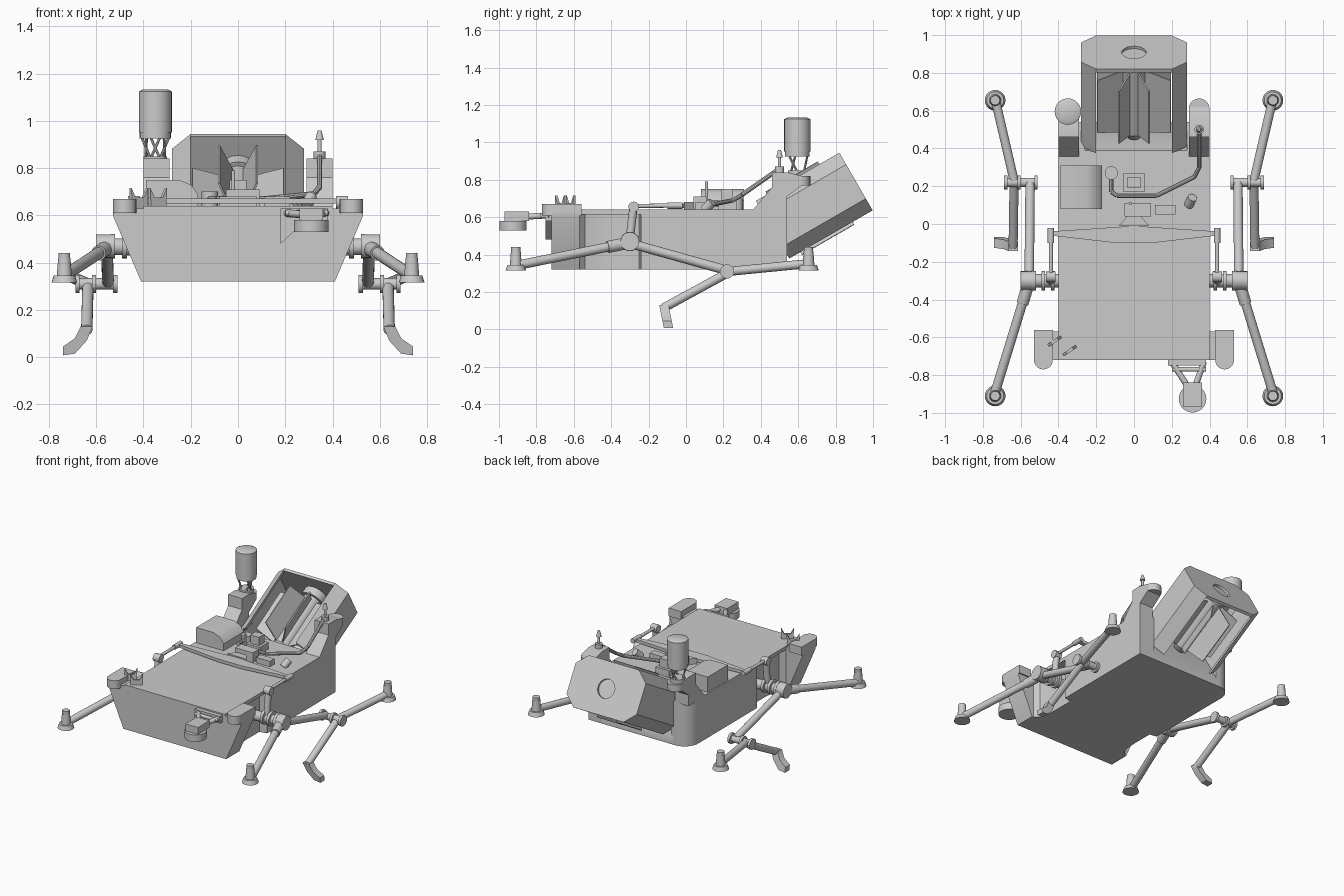
import bpy, bmesh, math
from mathutils import Vector, Matrix

if "Cube" in bpy.data.objects:
    bpy.data.objects.remove(bpy.data.objects["Cube"])

grey = bpy.data.materials.new("plain_grey")
grey.use_nodes = True
grey.diffuse_color = (0.6, 0.6, 0.6, 1)
grey.node_tree.nodes["Principled BSDF"].inputs["Base Color"].default_value = (0.6, 0.6, 0.6, 1)


def finish(name, bm, matrix=None):
    bmesh.ops.recalc_face_normals(bm, faces=bm.faces)
    if matrix:
        bm.transform(matrix)
    mesh = bpy.data.meshes.new(name)
    bm.to_mesh(mesh)
    bm.free()
    mesh.materials.append(grey)
    ob = bpy.data.objects.new(name, mesh)
    bpy.context.collection.objects.link(ob)
    bpy.ops.object.select_all(action="DESELECT")
    ob.select_set(True)
    bpy.context.view_layer.objects.active = ob
    bpy.ops.object.shade_smooth_by_angle(angle=math.radians(35))
    return ob


def prism(name, pts, axis, lo, hi, matrix=None):
    """Extrude a 2D profile along x, y or z."""
    bm = bmesh.new()
    place = {"x": lambda a, b: (lo, a, b), "y": lambda a, b: (a, lo, b), "z": lambda a, b: (a, b, lo)}[axis]
    face = bm.faces.new([bm.verts.new(place(a, b)) for a, b in pts])
    new = bmesh.ops.extrude_face_region(bm, geom=[face])["geom"]
    shift = Vector([hi - lo if c == axis else 0 for c in "xyz"])
    bmesh.ops.translate(bm, vec=shift, verts=[v for v in new if isinstance(v, bmesh.types.BMVert)])
    return finish(name, bm, matrix)


def box(name, x0, x1, y0, y1, z0, z1):
    return prism(name, [(x0, y0), (x1, y0), (x1, y1), (x0, y1)], "z", z0, z1)


def tube(name, p, q, r, r2=None, sides=20, matrix=None):
    p, q = Vector(p), Vector(q)
    bm = bmesh.new()
    bmesh.ops.create_cone(bm, cap_ends=True, segments=sides, radius1=r,
                          radius2=r if r2 is None else r2, depth=(q - p).length)
    bm.transform(Matrix.Translation((p + q) / 2) @ (q - p).to_track_quat("Z", "Y").to_matrix().to_4x4())
    return finish(name, bm, matrix)


def pipe(name, pts, r):
    for i, (p, q) in enumerate(zip(pts, pts[1:])):
        tube(f"{name}_{i}", p, q, r, sides=10)


def arc(cx, cy, r, a0, a1, n=10):
    return [(cx + r * math.cos(math.radians(a0 + (a1 - a0) * i / n)),
             cy + r * math.sin(math.radians(a0 + (a1 - a0) * i / n))) for i in range(n + 1)]


# Hull: scooped sides under a full-width deck, with a slanted rear bay
scoop = [(0.4, -0.57), (0.365, -0.54), (0.35, -0.48), (0.345, -0.4), (0.345, -0.25), (0.4, -0.24)]
right_side = [(0.4, -0.72)] + scoop + [(0.4, 0.35)]
prism("hull", right_side + [(-x, y) for x, y in reversed(right_side)], "z", 0.32, 0.62)
box("deck", -0.4, 0.4, -0.72, 0.35, 0.615, 0.64)
prism("rear_bay", [(0.3, 0.32), (0.54, 0.32), (0.54, 0.38), (0.39, 0.64), (0.3, 0.64)], "x", -0.28, 0.29)
box("rear_side_left", 0.28, 0.4, 0.34, 0.54, 0.32, 0.64)
prism("rear_side_right", [(-0.26, 0.34), (-0.26, 0.54)] + arc(-0.29, 0.43, 0.11, 90, 180) + [(-0.4, 0.34)],
      "z", 0.32, 0.64)

# Rear posts that lean backwards
for s, side in ((1, "left"), (-1, "right")):
    a, b = sorted((s * 0.29, s * 0.4))
    prism(f"{side}_post", [(0.35, 0.63), (0.54, 0.63), (0.54, 0.71), (0.62, 0.77), (0.62, 0.82), (0.54, 0.84),
                           (0.46, 0.84), (0.46, 0.76)], "x", a, b)
    tube(f"{side}_post_end", (s * 0.345, 0.61, 0.77), (s * 0.345, 0.61, 0.82), 0.055)

# Tilted power bay: chamfered side walls, end plate with a round hole
tilt = Matrix.Translation((0, 0.463, 0.533)) @ Matrix.Rotation(math.radians(30), 4, "X")
outer = [(0.2, 0.178), (0.28, 0.105), (0.28, -0.105), (0.2, -0.178)]
inner = [(0.2, -0.158), (0.262, -0.098), (0.262, 0.098), (0.2, 0.158)]
for s, side in ((1, "left"), (-1, "right")):
    prism(f"bay_wall_{side}", [(s * x, z) for x, z in outer + inner], "y", 0, 0.515, tilt)
bm = bmesh.new()
for loop in (outer + [(-x, z) for x, z in reversed(outer)], arc(0, 0, 0.065, 0, 345, 23)):
    vs = [bm.verts.new((x, 0.495, z)) for x, z in loop]
    for i, v in enumerate(vs):
        bm.edges.new((v, vs[i - 1]))
bmesh.ops.triangle_fill(bm, use_beauty=True, edges=bm.edges[:])
ext = bmesh.ops.extrude_face_region(bm, geom=bm.faces[:])["geom"]
bmesh.ops.translate(bm, vec=(0, 0.02, 0), verts=[v for v in ext if isinstance(v, bmesh.types.BMVert)])
finish("bay_end_plate", bm, tilt)

# Power unit with radial fins
tube("power_core", (0, 0.04, 0), (0, 0.44, 0), 0.065, matrix=tilt)
tube("power_core_tip", (0, 0, 0), (0, 0.04, 0), 0.035, 0.065, matrix=tilt)
tube("power_core_mount", (0, 0.44, 0), (0, 0.5, 0), 0.085, matrix=tilt)
for i in range(8):
    spin = tilt @ Matrix.Rotation(math.radians(22.5 + 45 * i), 4, "Y")
    prism(f"power_fin_{i}", [(0.05, 0.04), (0.21, 0.07), (0.21, 0.39), (0.05, 0.42)], "z", -0.004, 0.004, spin)

# Sensor drum on its truss
tube("drum", (-0.35, 0.595, 0.95), (-0.35, 0.595, 1.125), 0.07, sides=28)
tube("drum_cap", (-0.35, 0.595, 1.125), (-0.35, 0.595, 1.132), 0.068, 0.055, sides=28)
tube("drum_lower_ring", (-0.35, 0.595, 0.925), (-0.35, 0.595, 0.95), 0.066, sides=28)
tube("drum_base", (-0.35, 0.595, 0.82), (-0.35, 0.595, 0.85), 0.05)
for i in range(6):
    a, b = math.radians(60 * i), math.radians(60 * i + (50 if i % 2 else -50))
    tube(f"truss_{i}", (-0.35 + 0.04 * math.cos(a), 0.595 + 0.04 * math.sin(a), 0.84),
         (-0.35 + 0.058 * math.cos(b), 0.595 + 0.058 * math.sin(b), 0.93), 0.006, sides=8)

# Whip antenna on the other post
tube("antenna_foot", (0.345, 0.5, 0.83), (0.345, 0.5, 0.87), 0.025)
tube("antenna_rod", (0.345, 0.5, 0.84), (0.345, 0.5, 0.93), 0.009)
tube("antenna_tip", (0.345, 0.5, 0.92), (0.345, 0.5, 0.96), 0.018, 0.008)

# Equipment on the deck
prism("deck_chest", [(-0.39, 0.63), (-0.39, 0.75), (-0.25, 0.75), (-0.2, 0.73), (-0.17, 0.69), (-0.17, 0.63)],
      "y", 0.08, 0.31)
box("instrument_base", -0.055, 0.055, 0.17, 0.27, 0.64, 0.69)
box("instrument_top", -0.035, 0.035, 0.19, 0.25, 0.69, 0.75)
tube("instrument_stalk", (-0.02, 0.11, 0.69), (-0.02, 0.11, 0.79), 0.008)
box("pivot_block", -0.05, 0.09, 0.04, 0.11, 0.64, 0.71)
box("side_block", 0.11, 0.22, 0.05, 0.1, 0.64, 0.68)
tube("deck_can", (-0.12, 0.27, 0.64), (-0.12, 0.27, 0.7), 0.035)
tube("deck_knob", (0.29, 0.1, 0.64), (0.31, 0.14, 0.68), 0.025)
pipe("coolant_pipe", [(-0.12, 0.26, 0.67), (-0.12, 0.17, 0.67), (-0.09, 0.15, 0.67), (0.12, 0.15, 0.67),
                      (0.32, 0.25, 0.69), (0.345, 0.3, 0.72), (0.345, 0.5, 0.86)], 0.012)

# Balance bar across the deck
bar = [(0.45, -0.04), (0.45, -0.06), (0.1, -0.1), (-0.1, -0.1), (-0.45, -0.06), (-0.45, -0.04), (0, -0.01)]
prism("balance_bar", bar, "z", 0.65, 0.672)
prism("balance_pivot", [(-0.08, -0.01), (0.08, -0.01), (0.02, 0.06), (-0.02, 0.06)], "z", 0.64, 0.68)

# Fork-shaped guards by one front corner
for i, (x, y) in enumerate(((-0.42, -0.62), (-0.34, -0.67))):
    prism(f"front_guard_{i}", [(-0.04, 0.63), (0.04, 0.63), (0.042, 0.715), (0.02, 0.675), (-0.02, 0.675),
          (-0.042, 0.715)], "y", -0.008, 0.008, Matrix.Translation((x, y, 0)) @ Matrix.Rotation(0.6, 4, "Z"))

# Tool arm and turret at the front
prism("tool_bracket", [(0.18, 0.63), (0.38, 0.63), (0.38, 0.58), (0.29, 0.58), (0.18, 0.48)], "y", -0.75, -0.72)
for i, x in enumerate((0.2, 0.37)):
    tube(f"tool_strut_{i}", (x, -0.73, 0.61), (0.31, -0.9, 0.6), 0.016)
tube("tool_crossbar", (0.2, -0.77, 0.61), (0.38, -0.77, 0.61), 0.012)
tube("turret", (0.31, -0.925, 0.53), (0.31, -0.925, 0.58), 0.073, sides=28)
box("turret_head", 0.26, 0.36, -0.97, -0.84, 0.58, 0.63)

# Everything paired: front flares and the walking frame
for s, side in ((1, "left"), (-1, "right")):
    def m(x, y, z):
        return (s * x, y, z)

    def limb(part, p, q, r, r2=None):
        tube(f"{side}_{part}", m(*p), m(*q), r, r2)

    prism(f"{side}_flare", [(s * 0.39, 0.32), (s * 0.41, 0.32), (s * 0.53, 0.6), (s * 0.53, 0.63), (s * 0.39, 0.63)],
          "y", -0.72, -0.57)
    flap = [(0.43, -0.56), (0.43, -0.735)] + arc(0.48, -0.72, 0.05, 180, 360) + [(0.53, -0.56)]
    prism(f"{side}_flap", [(s * x, y) for x, y in flap], "z", 0.61, 0.67)

    # Main hub and axle
    limb("axle", (0.34, -0.3, 0.46), (0.56, -0.3, 0.47), 0.035)
    for i, x in enumerate((0.42, 0.47, 0.52)):
        limb(f"axle_ring_{i}", (x, -0.3, 0.47), (x + 0.02, -0.3, 0.47), 0.052)
    limb("hub", (0.53, -0.3, 0.47), (0.6, -0.3, 0.47), 0.05)
    limb("link_arm", (0.44, -0.3, 0.49), (0.44, -0.28, 0.66), 0.022)
    limb("link_knuckle", (0.415, -0.28, 0.655), (0.465, -0.28, 0.655), 0.028)
    limb("link_rod", (0.44, -0.28, 0.66), (0.44, -0.05, 0.662), 0.011)
    limb("link_sleeve", (0.44, -0.1, 0.662), (0.44, -0.02, 0.662), 0.017)

    # Front leg, rear beam and rear pivot
    limb("front_leg", (0.56, -0.32, 0.46), (0.735, -0.89, 0.345), 0.025)
    limb("front_leg_sleeve", (0.56, -0.32, 0.46), (0.59, -0.42, 0.44), 0.032)
    limb("rear_beam", (0.555, -0.3, 0.46), (0.55, 0.22, 0.315), 0.025)
    limb("rear_pivot", (0.52, 0.22, 0.31), (0.68, 0.22, 0.31), 0.024)
    for i, x in enumerate((0.51, 0.6, 0.67)):
        limb(f"pivot_ring_{i}", (x, 0.22, 0.31), (x + 0.018, 0.22, 0.31), 0.038)
    limb("rear_leg", (0.635, 0.23, 0.31), (0.73, 0.64, 0.35), 0.024)
    limb("middle_leg", (0.635, 0.22, 0.3), (0.64, -0.12, 0.115), 0.024)

    # Feet
    for part, y in (("front", -0.91), ("rear", 0.655)):
        limb(f"{part}_foot", (0.735, y, 0.315), (0.735, y, 0.345), 0.055, 0.045)
        limb(f"{part}_ankle", (0.735, y, 0.34), (0.735, y, 0.42), 0.032, 0.026)
        limb(f"{part}_ankle_cap", (0.735, y, 0.4), (0.735, y, 0.44), 0.025)
    foot = [(0.615, 0.13), (0.665, 0.13), (0.69, 0.08), (0.74, 0.045), (0.74, 0.008), (0.69, 0.015), (0.64, 0.07)]
    prism(f"{side}_middle_foot", [(s * x, z) for x, z in foot], "y", -0.025, 0.025,
          Matrix.Translation((0, -0.112, 0)) @ Matrix(((1, 0, 0, 0), (0, 1, -0.2, 0.02), (0, 0, 1, 0), (0, 0, 0, 1))))
